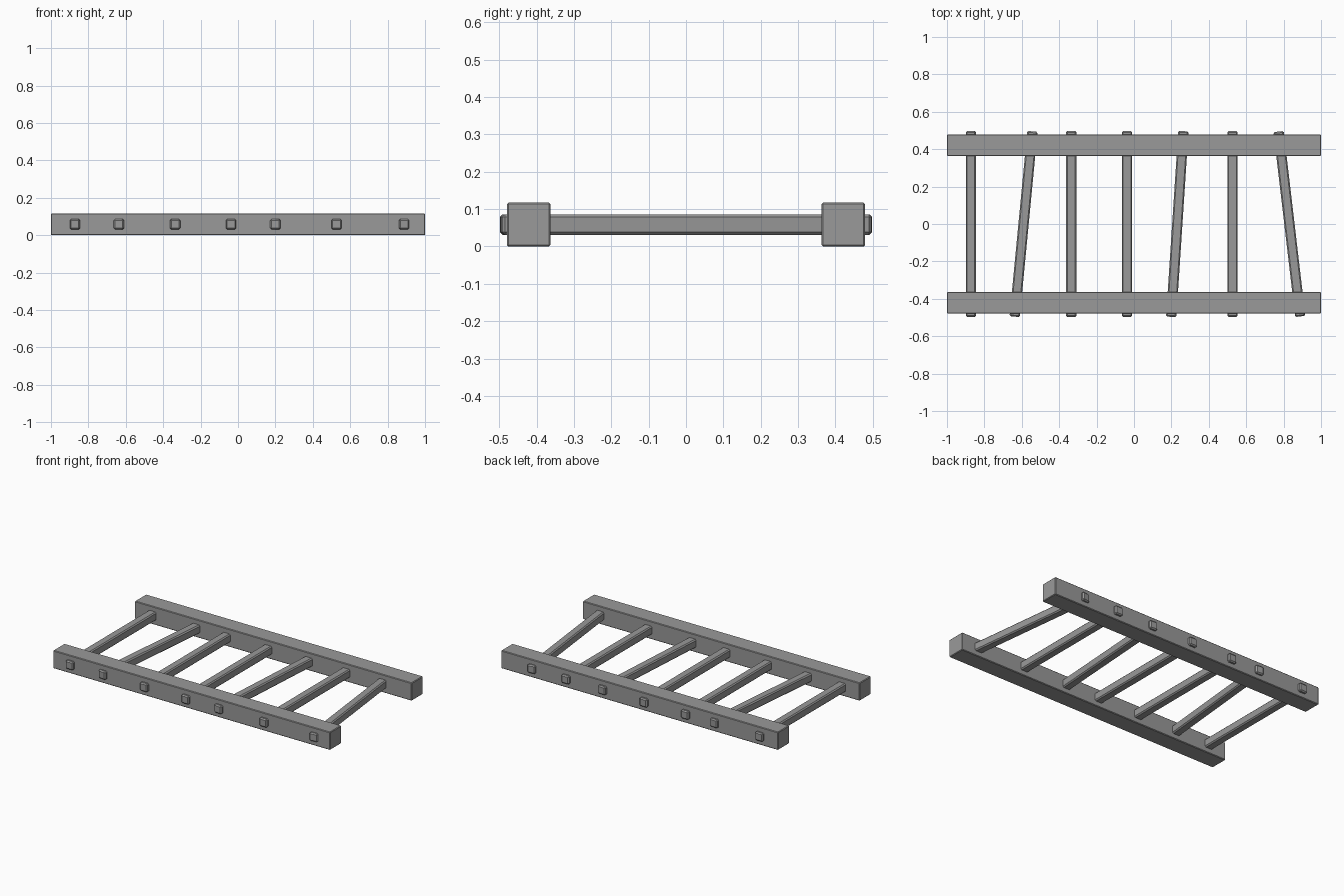
import bpy
import math

cube = bpy.data.objects.get("Cube")
if cube:
    bpy.data.objects.remove(cube, do_unlink=True)

# Single grey material
grey = bpy.data.materials.new("plain grey")
grey.use_nodes = True
grey.diffuse_color = (0.32, 0.32, 0.32, 1)
grey.node_tree.nodes["Principled BSDF"].inputs["Base Color"].default_value = (0.32, 0.32, 0.32, 1)

RAIL_HEIGHT = 0.117


def beam(name, x, y, size, angle=0.0, bevel=0.005):
    """Box with chamfered edges, centred at rail mid-height."""
    bpy.ops.mesh.primitive_cube_add(size=1, location=(x, y, RAIL_HEIGHT / 2))
    obj = bpy.context.object
    obj.name = name
    obj.scale = size
    bpy.ops.object.transform_apply(location=False, rotation=False, scale=True)
    obj.rotation_euler.z = angle
    mod = obj.modifiers.new("chamfer", 'BEVEL')
    mod.width = bevel
    mod.segments = 1
    obj.data.materials.append(grey)
    return obj


# Long side rails
for name, side in (("front_rail", -1), ("back_rail", 1)):
    beam(name, 0, side * 0.421, (2.0, 0.117, RAIL_HEIGHT), bevel=0.004)

# Rungs through both rails: x at the front end and at the back end
RUNG_LENGTH = 0.995
rungs = [(-0.872, -0.872), (-0.638, -0.543), (-0.336, -0.336), (-0.037, -0.037),
         (0.199, 0.264), (0.527, 0.527), (0.889, 0.773)]
for i, (front, back) in enumerate(rungs, 1):
    tilt = -math.asin((back - front) / RUNG_LENGTH)
    beam(f"rung_{i}", (front + back) / 2, 0, (0.055, RUNG_LENGTH, 0.055), tilt, 0.007)
